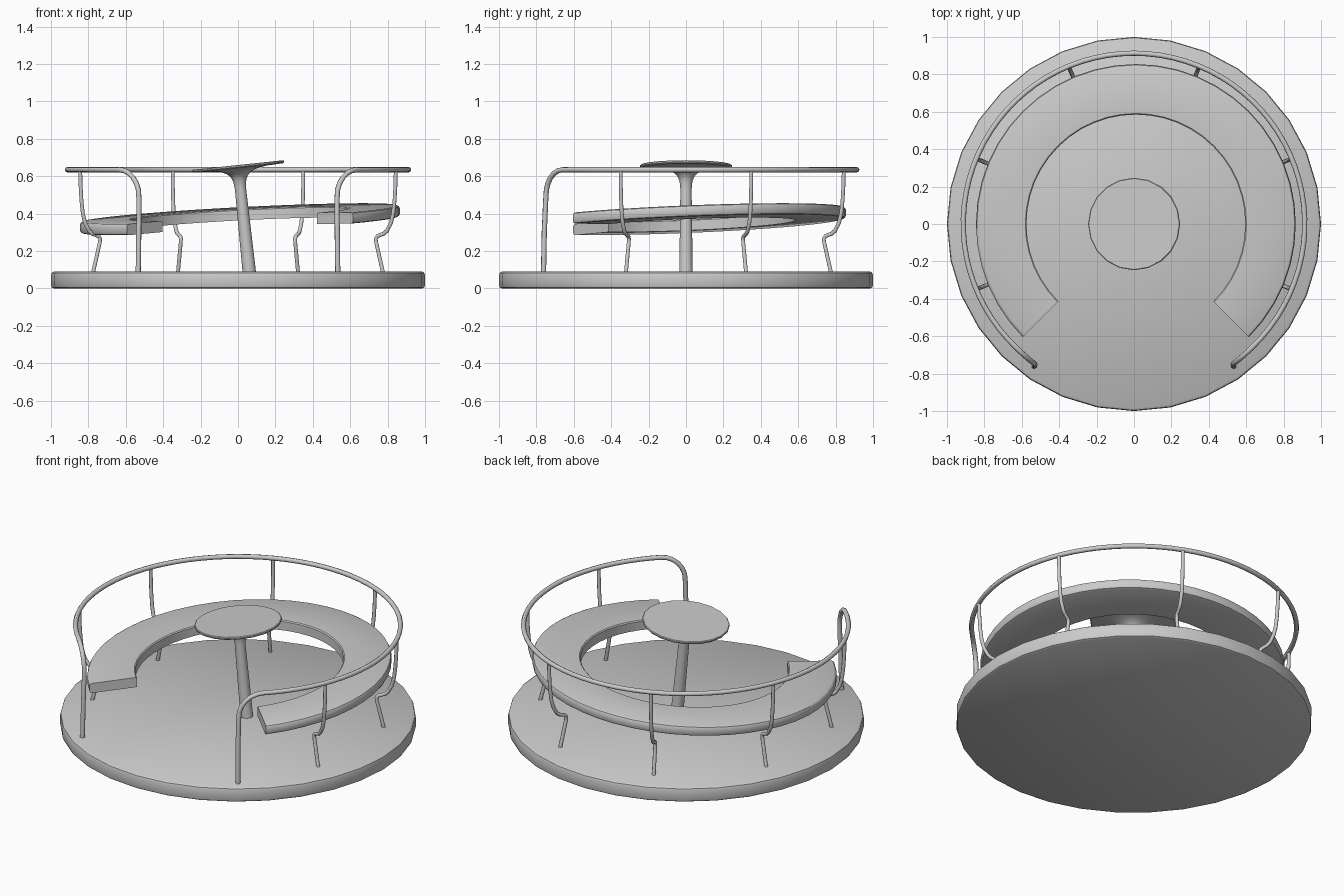
import bpy, bmesh
from math import sin, cos, radians, pi
from mathutils import Matrix, Vector

if "Cube" in bpy.data.objects:
    bpy.data.objects.remove(bpy.data.objects["Cube"])


def finish(name, bm, angle=35):
    bmesh.ops.recalc_face_normals(bm, faces=bm.faces)
    mesh = bpy.data.meshes.new(name)
    bm.to_mesh(mesh)
    bm.free()
    ob = bpy.data.objects.new(name, mesh)
    bpy.context.collection.objects.link(ob)
    bpy.ops.object.select_all(action='DESELECT')
    ob.select_set(True)
    bpy.context.view_layer.objects.active = ob
    bpy.ops.object.shade_smooth_by_angle(angle=radians(angle))
    return ob


def lathe(name, profile, segs, matrix=Matrix()):
    """Solid of revolution; end rings are capped."""
    bm = bmesh.new()
    rings = [[bm.verts.new(matrix @ Vector((r * cos(2 * pi * i / segs), r * sin(2 * pi * i / segs), z)))
              for i in range(segs)] for r, z in profile]
    for a, b in zip(rings, rings[1:]):
        for i in range(segs):
            j = (i + 1) % segs
            bm.faces.new((a[i], a[j], b[j], b[i]))
    bm.faces.new(rings[0])
    bm.faces.new(rings[-1])
    return finish(name, bm)


def tube(name, points, radius, bend=0.0):
    """Round bar swept along a path."""
    cu = bpy.data.curves.new(name, 'CURVE')
    cu.dimensions = '3D'
    cu.bevel_depth = radius
    cu.bevel_resolution = 2
    cu.use_fill_caps = True
    sp = cu.splines.new('POLY')
    sp.points.add(len(points) - 1)
    for p, co in zip(sp.points, points):
        p.co = (*co, 1)
    sp.use_smooth = True
    ob = bpy.data.objects.new(name, cu)
    bpy.context.collection.objects.link(ob)
    return ob


def polar(r, deg, z):
    return (r * cos(radians(deg)), r * sin(radians(deg)), z)


# Round platform with softened rim
lathe("platform", [(0.985, 0), (0.996, 0.006), (1, 0.018), (1, 0.07),
                   (0.996, 0.083), (0.985, 0.09)], 32)

# Leaning centre post flaring into a thin table, tilted together
tilt = Matrix.Translation((0, 0, 0.66)) @ Matrix.Rotation(radians(-6), 4, 'Y')
lathe("centre_post_and_table",
      [(0.036, -0.59), (0.030, -0.13), (0.034, -0.09), (0.045, -0.062), (0.065, -0.042),
       (0.10, -0.027), (0.15, -0.019), (0.242, -0.016), (0.247, -0.010), (0.247, -0.003), (0.243, 0)],
      20, tilt)

# Tilted C-shaped bench
bm = bmesh.new()
section = [(0.585, -0.06), (0.585, -0.006), (0.591, 0), (0.84, 0), (0.85, -0.005),
           (0.855, -0.015), (0.855, -0.047), (0.85, -0.056), (0.84, -0.06)]
steps = 36
rings = []
for i in range(steps + 1):
    ring = []
    for r, z in section:
        x, y, _ = polar(r, -45 + 270 * i / steps, 0)
        ring.append(bm.verts.new((x + 0.01, y, z + 0.4 + 0.052 * x + 0.041 * y)))
    rings.append(ring)
n = len(section)
for a, b in zip(rings, rings[1:]):
    for k in range(n):
        m = (k + 1) % n
        bm.faces.new((a[k], a[m], b[m], b[k]))
bm.faces.new(rings[0])
bm.faces.new(rings[-1])
finish("bench", bm)

# Hand rail: open hoop whose ends curve down to the platform
R, top = 0.913, 0.635
end = [polar(0.93, -55, 0.08), polar(0.925, -55, 0.3), polar(0.918, -54.8, 0.47)]
for k in range(1, 7):
    t = radians(15 * k)
    end.append(polar(R + 0.004 * cos(t), -46 - 8.8 * cos(t), 0.49 + 0.145 * sin(t)))
hoop = [polar(R, -42 + 264 * i / 60, top) for i in range(61)]
other = [(-x, y, z) for x, y, z in reversed(end)]
tube("hand_rail", end + hoop + other, 0.014)

# Six cranked posts carrying the rail and bench
crank = [(0.84, 0.08), (0.80, 0.245), (0.797, 0.265), (0.807, 0.28), (0.845, 0.293),
         (0.862, 0.308), (0.885, 0.35), (0.898, 0.40), (0.906, 0.47), (0.911, 0.55), (0.913, 0.635)]
for i in range(6):
    a = -22.5 + 45 * i
    tube(f"rail_post_{i + 1}", [polar(r, a, z) for r, z in crank], 0.011)
